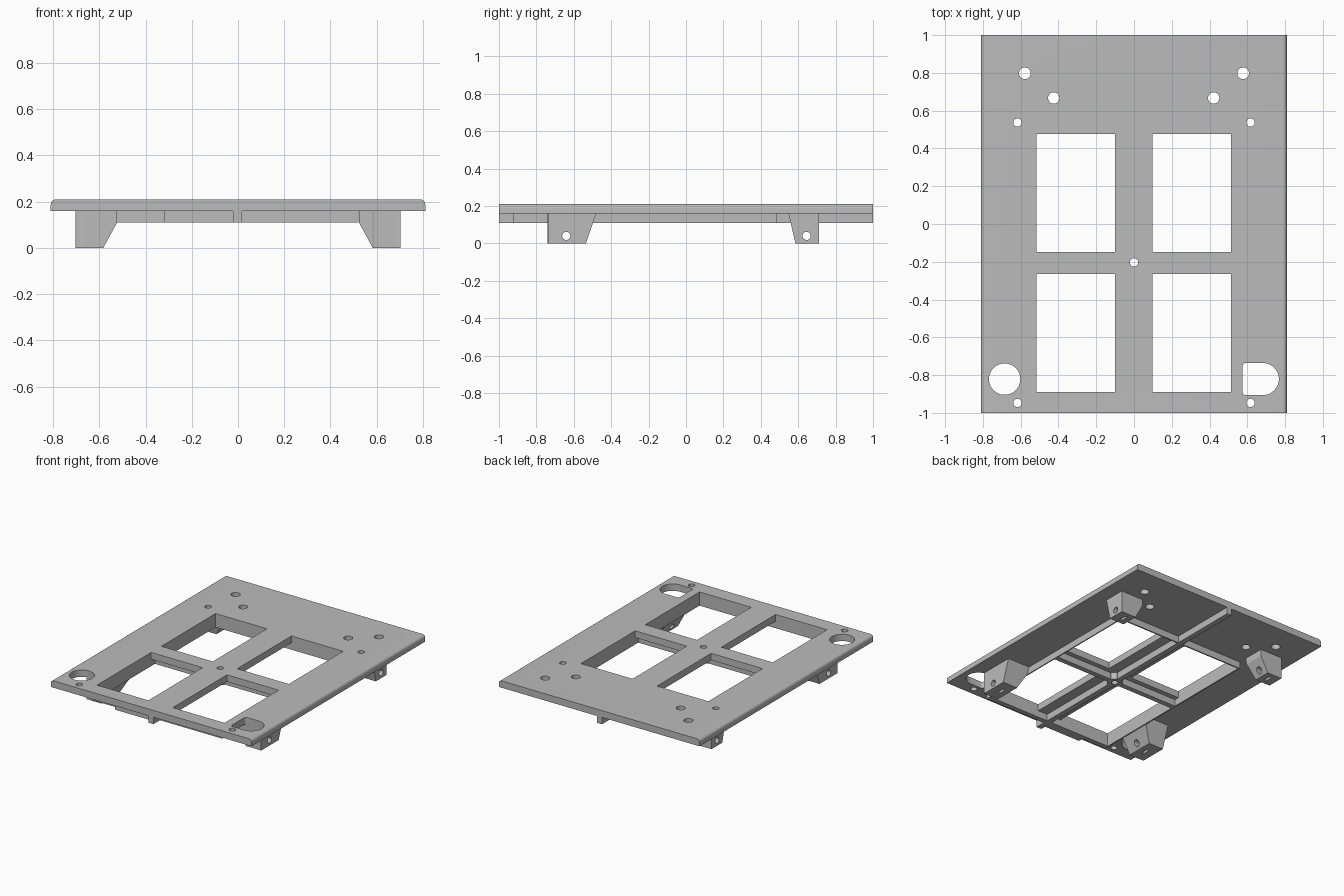
import bpy, bmesh, math
from mathutils import Vector

if "Cube" in bpy.data.objects:
    bpy.data.objects.remove(bpy.data.objects["Cube"])

grey = bpy.data.materials.new("plain grey")
grey.diffuse_color = (0.5, 0.5, 0.5, 1)
grey.use_nodes = True
grey.node_tree.nodes["Principled BSDF"].inputs["Base Color"].default_value = grey.diffuse_color
Z0, Z1, ZT = 0.11, 0.16, 0.21   # rib bottom, plate bottom, plate top


def prism(bm, pts, direction):
    """Extrude a closed loop of 3D points along a vector."""
    face = bm.faces.new([bm.verts.new(p) for p in pts])
    out = bmesh.ops.extrude_face_region(bm, geom=[face])
    verts = [v for v in out["geom"] if isinstance(v, bmesh.types.BMVert)]
    bmesh.ops.translate(bm, vec=Vector(direction), verts=verts)
    bmesh.ops.recalc_face_normals(bm, faces=bm.faces)


def box(bm, x0, x1, y0, y1, z0, z1):
    prism(bm, [(x0, y0, z0), (x1, y0, z0), (x1, y1, z0), (x0, y1, z0)], (0, 0, z1 - z0))


def circle(cx, cy, r, n=32, a0=0.0, a1=2 * math.pi, closed=True):
    steps = n if closed else n + 1
    return [(cx + r * math.cos(a0 + (a1 - a0) * i / n),
             cy + r * math.sin(a0 + (a1 - a0) * i / n)) for i in range(steps)]


def finish(name, bm):
    mesh = bpy.data.meshes.new(name)
    bm.to_mesh(mesh)
    bm.free()
    mesh.materials.append(grey)
    ob = bpy.data.objects.new(name, mesh)
    bpy.context.collection.objects.link(ob)
    return ob


def activate(ob):
    bpy.ops.object.select_all(action='DESELECT')
    ob.select_set(True)
    bpy.context.view_layer.objects.active = ob


def cut(ob, cutter):
    activate(ob)
    mod = ob.modifiers.new("cut", 'BOOLEAN')
    mod.operation, mod.object, mod.solver = 'DIFFERENCE', cutter, 'EXACT'
    bpy.ops.object.modifier_apply(modifier=mod.name)


def discard(ob):
    bpy.data.objects.remove(ob, do_unlink=True)


# Plate with rounded long top edges
r = 0.022
right = circle(0.81 - r, ZT - r, r, 6, 0, math.pi / 2, False)
profile = [(0.81, Z1)] + right + [(-x, z) for x, z in reversed(right)] + [(-0.81, Z1)]
bm = bmesh.new()
prism(bm, [(x, -1, z) for x, z in profile], (0, 2, 0))
plate = finish("plate", bm)

# Windows, corner openings and screw holes
bm = bmesh.new()
for x0, x1 in ((-0.515, -0.1), (0.097, 0.514)):
    for y0, y1 in ((-0.89, -0.265), (-0.148, 0.477)):
        box(bm, x0, x1, y0, y1, 0.1, 0.3)
holes = [(0, -0.203, 0.022), (-0.425, 0.667, 0.03), (0.422, 0.667, 0.03)]
for s in (-1, 1):
    holes += [(s * 0.578, 0.798, 0.031), (s * 0.617, 0.537, 0.022), (s * 0.617, -0.947, 0.022)]
loops = [circle(*h) for h in holes] + [circle(-0.685, -0.821, 0.083, 48)]
loops.append(circle(0.682, -0.821, 0.085, 24, -math.pi / 2, math.pi / 2, False)
             + circle(0.592, -0.753, 0.017, 5, math.pi / 2, math.pi, False)
             + circle(0.592, -0.889, 0.017, 5, math.pi, 1.5 * math.pi, False))
for loop in loops:
    prism(bm, [(x, y, -0.1) for x, y in loop], (0, 0, 0.5))
openings = finish("openings_cutter", bm)
cut(plate, openings)
activate(plate)
bpy.ops.object.shade_smooth_by_angle(angle=math.radians(30))

# Stiffening ribs: outer frame, front thickening, centre cross
ribs = {
    "side_rib_left": (-0.525, -0.515, -0.925, 0.487),
    "side_rib_right": (0.514, 0.522, -0.925, 0.487),
    "back_rib": (-0.515, 0.514, 0.477, 0.487),
    "front_rib": (-0.515, 0.514, -0.925, -0.89),
    "front_rib_step": (-0.32, -0.02, -0.96, -0.925),
    "centre_rib_front": (-0.022, 0.018, -1, -0.24),
    "centre_rib_back": (-0.022, 0.018, -0.165, 1),
    "cross_rib_left": (-0.515, -0.04, -0.222, -0.184),
    "cross_rib_right": (0.04, 0.514, -0.222, -0.184),
}
for name, (x0, x1, y0, y1) in ribs.items():
    bm = bmesh.new()
    box(bm, x0, x1, y0, y1, Z0, Z1)
    finish(name, bm)

# Eight-sided hub around the centre screw
bm = bmesh.new()
prism(bm, [(x, y, Z0) for x, y in circle(0, -0.203, 0.055, 8, math.pi / 8, 2.125 * math.pi)],
      (0, 0, Z1 - Z0))
cut(finish("centre_hub", bm), openings)

# Mounting feet: sloped inward faces, cross bolt hole and nut slot
feet = (("front", -0.74, -0.535, -0.48, -0.64), ("back", 0.71, 0.585, 0.548, 0.645))
for side, s in (("left", -1), ("right", 1)):
    for end, outer, low, high, bolt in feet:
        bm = bmesh.new()
        section = [(0.703, 0), (0.703, Z1), (0.523, Z1), (0.523, 0.11), (0.583, 0)]
        prism(bm, [(s * x, outer, z) for x, z in section], (0, low - outer, 0))
        for v in bm.verts:
            if abs(v.co.y - low) < 1e-4:
                v.co.y = low + (high - low) * v.co.z / Z1
        foot = finish(f"{end}_{side}_foot", bm)
        bm = bmesh.new()
        prism(bm, [(s * 0.45, y, z) for y, z in circle(bolt, 0.04, 0.022, 24)], (s * 0.4, 0, 0))
        bolt_hole = finish("bolt_cutter", bm)
        bm = bmesh.new()
        box(bm, s * 0.635 - 0.01, s * 0.635 + 0.01, bolt - 0.03, bolt + 0.03, -0.05, 0.07)
        slot = finish("slot_cutter", bm)
        for cutter in (bolt_hole, slot, openings):
            cut(foot, cutter)
        discard(bolt_hole)
        discard(slot)
discard(openings)
